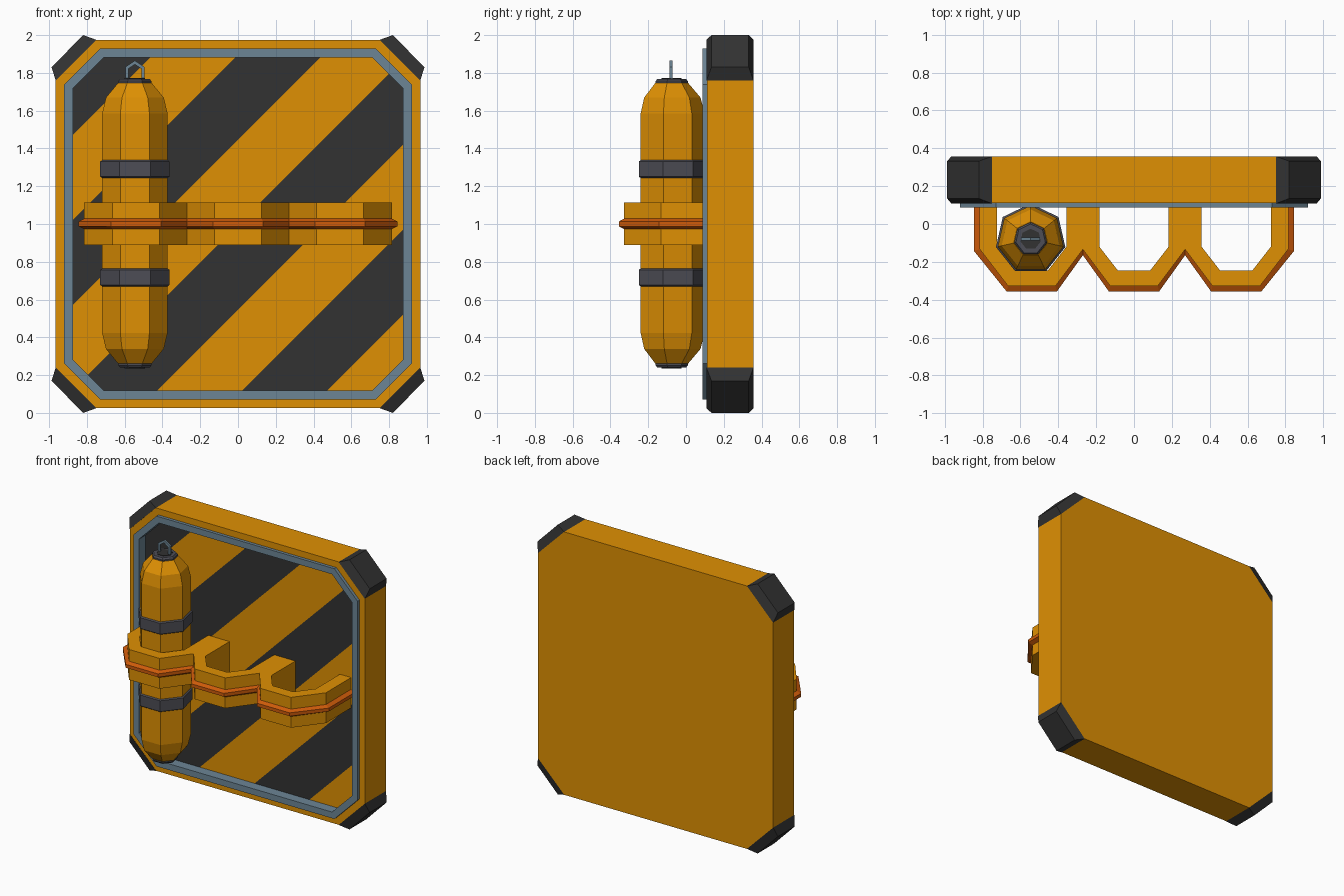
import bpy, bmesh, math
from mathutils import Vector

if "Cube" in bpy.data.objects:
    bpy.data.objects.remove(bpy.data.objects["Cube"])


def material(name, r, g, b):
    m = bpy.data.materials.new(name)
    m.diffuse_color = (r, g, b, 1)
    m.use_nodes = True
    m.node_tree.nodes["Principled BSDF"].inputs["Base Color"].default_value = m.diffuse_color
    return m


ORANGE = material("safety_orange", 0.74, 0.28, 0.001)
DARK = material("charcoal", 0.032, 0.032, 0.032)
GREY = material("band_grey", 0.075, 0.075, 0.092)
STEEL = material("blue_steel", 0.15, 0.235, 0.30)
RUST = material("rust_trim", 0.62, 0.105, 0.003)
FLOOR = 0.165  # depth of the recessed striped face


def finish(name, bm, *mats):
    me = bpy.data.meshes.new(name)
    bm.to_mesh(me)
    bm.free()
    for m in mats:
        me.materials.append(m)
    ob = bpy.data.objects.new(name, me)
    bpy.context.collection.objects.link(ob)
    return ob


def loft(name, rings, mat, cyclic=False, caps=True):
    """Skin closed rings of points; cap the ends or join them in a loop."""
    bm = bmesh.new()
    vs = [[bm.verts.new(p) for p in r] for r in rings]
    n = len(vs[0])
    pairs = list(zip(vs, vs[1:])) + ([(vs[-1], vs[0])] if cyclic else [])
    for a, b in pairs:
        for i in range(n):
            j = (i + 1) % n
            bm.faces.new((a[i], a[j], b[j], b[i]))
    if not cyclic:
        bm.faces.new(vs[0])
        bm.faces.new(vs[-1])
    bmesh.ops.recalc_face_normals(bm, faces=bm.faces)
    return finish(name, bm, mat)


def octagon(hx, hz, c, y):
    q = [(hx, hz - c), (hx - c, hz)]
    pts = q + [(-x, z) for x, z in q[::-1]]
    pts += [(-x, -z) for x, z in pts]
    return [(x, y, 1 + z) for x, z in pts]


# Backing panel with a recessed front
edge, outer, inner = (0.965, 0.975, 0.215), (0.92, 0.928, 0.19), (0.873, 0.882, 0.163)
middle = (0.9, 0.908, 0.178)
loft("panel", [octagon(*middle, FLOOR), octagon(*middle, 0.11),
               octagon(*edge, 0.11), octagon(*edge, 0.357)], ORANGE)

# Corner guards
for sx in (-1, 1):
    for sz in (-1, 1):
        rings = []
        for (x1, z1, x2, z2, y1, y2) in ((0.75, 0.975, 0.965, 0.76, 0.108, 0.357),
                                         (0.82, 1.0, 0.987, 0.83, 0.135, 0.332)):
            rings.append([(sx * x, y, 1 + sz * z) for x, z, y in
                          ((x1, z1, y1), (x1, z1, y2), (x2, z2, y2), (x2, z2, y1))])
        loft("corner_guard", rings, DARK)

# Steel frame lining the recess
loops = [octagon(*outer, 0.087), octagon(*outer, 0.112),
         octagon(*inner, FLOOR), octagon(*inner, 0.087)]
loft("frame", list(zip(*loops)), STEEL, cyclic=True)

# Hazard stripes: one thin plate cut along the 45 degree lines x - z = const
bm = bmesh.new()
face = bm.faces.new([bm.verts.new(p) for p in octagon(0.88, 0.889, 0.166, FLOOR - 0.003)])
face.normal_update()
if face.normal.y > 0:
    face.normal_flip()
for k in range(7):
    bmesh.ops.bisect_plane(bm, geom=bm.verts[:] + bm.edges[:] + bm.faces[:],
                           plane_co=(0.355 - 0.45 * k, 0, 0), plane_no=(1, 0, -1))
for f in bm.faces:
    c = f.calc_center_median()
    f.material_index = math.floor((0.355 - c.x + c.z) / 0.45) % 2 == 0
finish("stripe_plate", bm, ORANGE, DARK)

# Three-bay holder
BAYS = (-0.54, 0, 0.54)
front = [(-0.815, FLOOR), (-0.815, -0.133)]
trim = [(-0.845, FLOOR), (-0.845, -0.143)]
for c in BAYS:
    front += [(c - 0.125, -0.328), (c + 0.125, -0.328)]
    trim += [(c - 0.133, -0.356), (c + 0.133, -0.356)]
    if c < 0.5:
        front.append((c + 0.27, -0.135))
        trim.append((c + 0.27, -0.165))
front += [(0.815, -0.133), (0.815, FLOOR)]
trim += [(0.845, -0.143), (0.845, FLOOR)]
back = []
for c in BAYS[::-1]:
    back += [(c + 0.183, FLOOR), (c + 0.183, -0.12), (c + 0.085, -0.246),
             (c - 0.085, -0.246), (c - 0.183, -0.12), (c - 0.183, FLOOR)]
loft("holder", [[(x, y, z) for x, y in front + back] for z in (0.89, 1.115)], ORANGE)

# Raised trim along the holder's outside
loft("holder_trim", [[(*a, 0.973), (*b, 0.988), (*b, 1.013), (*a, 1.028)]
                     for a, b in zip(front, trim)], RUST)

# Seven-sided canister
CX, CY, CZ = -0.546, -0.08, 1.004


def turned(name, profile, mat):
    rings = []
    for r, z in profile:
        rings.append([(CX + r * math.sin(math.tau * i / 7),
                       CY + r * math.cos(math.tau * i / 7), z) for i in range(7)])
    return loft(name, rings, mat)


half = [(0.178, 0.58), (0.157, 0.665), (0.092, 0.742)]
turned("canister", [(r, CZ - h) for r, h in half[::-1]] + [(r, CZ + h) for r, h in half], ORANGE)
for s in (-1, 1):
    end = "top" if s > 0 else "bottom"
    turned(end + "_cap", [(r, CZ + s * h) for r, h in
                          ((0.09, 0.732), (0.09, 0.752), (0.08, 0.764))], GREY)
    turned(end + "_cap_disc", [(0.055, CZ + s * 0.762), (0.055, CZ + s * 0.768)], DARK)
    m = CZ + s * 0.287
    turned(end + "_band", [(0.178, m - 0.047), (0.188, m - 0.04),
                           (0.188, m + 0.04), (0.178, m + 0.047)], GREY)

# Pull loop
out = [(-0.05, 1.765), (-0.05, 1.832), (0, 1.865), (0.05, 1.832), (0.05, 1.765)]
ins = [(-0.034, 1.765), (-0.034, 1.822), (0, 1.845), (0.034, 1.822), (0.034, 1.765)]
loft("pull_loop", [[(CX + x, CY + y, z) for (x, z), y in
                    ((o, -0.008), (o, 0.008), (i, 0.008), (i, -0.008))]
                   for o, i in zip(out, ins)], STEEL)
